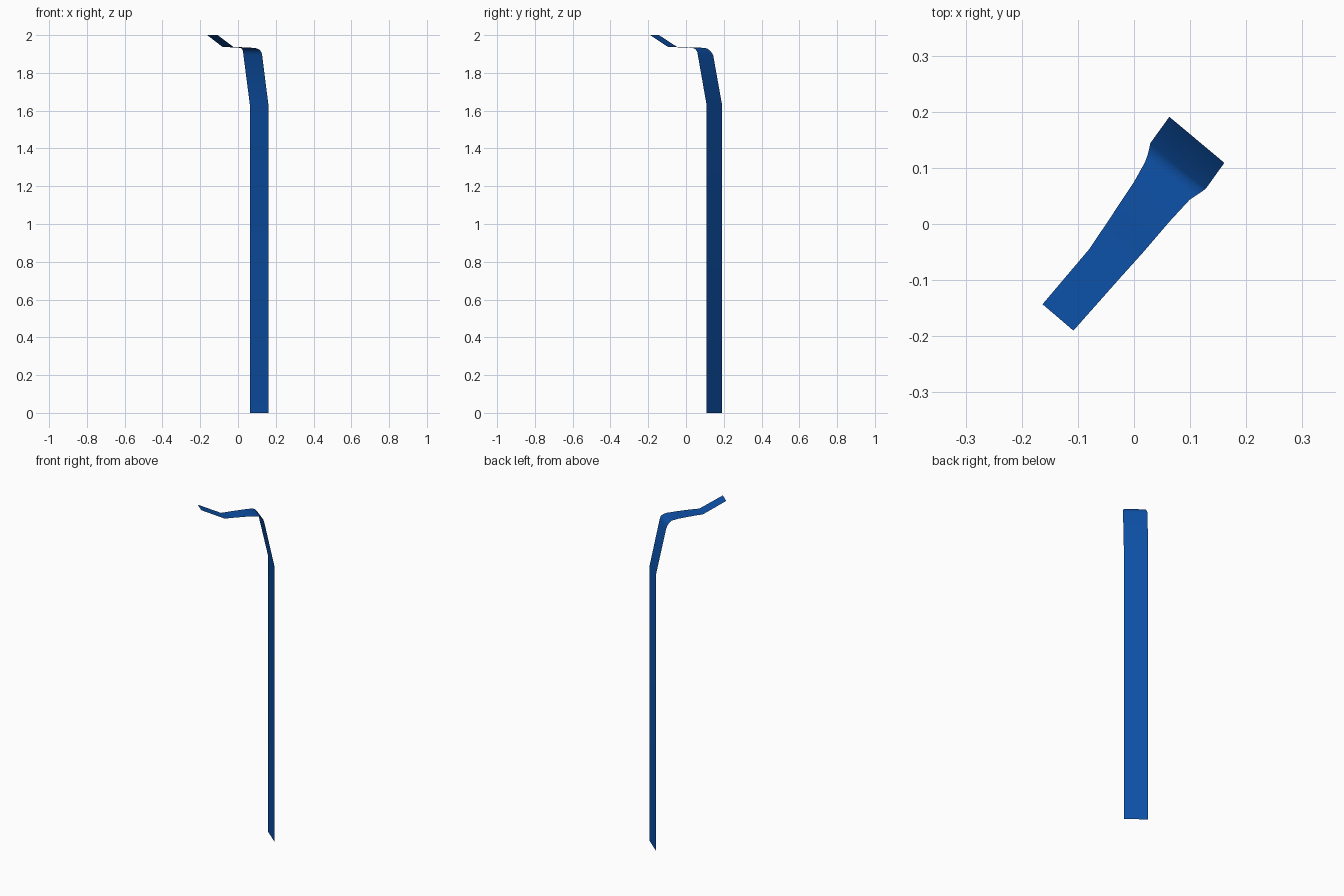
import bpy, bmesh, math

if "Cube" in bpy.data.objects:
    bpy.data.objects.remove(bpy.data.objects["Cube"])

# Single blue material
blue = bpy.data.materials.new("deep blue")
blue.diffuse_color = (0.004, 0.08, 0.38, 1)
blue.use_nodes = True
blue.node_tree.nodes["Principled BSDF"].inputs["Base Color"].default_value = blue.diffuse_color

# Stations along the bent strip: height, left edge (x, y), right edge (x, y)
stations = [
    (0.0,   (0.063, 0.191),   (0.161, 0.109)),
    (1.63,  (0.063, 0.191),   (0.161, 0.109)),
    (1.893, (0.029, 0.144),   (0.128, 0.063)),
    (1.910, (0.027, 0.134),   (0.124, 0.060)),
    (1.922, (0.024, 0.122),   (0.114, 0.053)),
    (1.930, (0.019, 0.109),   (0.099, 0.043)),
    (1.934, (0.000, 0.075),   (0.063, 0.004)),
    (1.936, (-0.049, 0.001),  (0.015, -0.052)),
    (1.936, (-0.080, -0.045), (-0.022, -0.093)),
    (2.0,   (-0.163, -0.143), (-0.108, -0.190)),
]

# Bent strip: one thin sheet lofted through the stations
bm = bmesh.new()
rows = [(bm.verts.new((*l, z)), bm.verts.new((*r, z))) for z, l, r in stations]
for (a, b), (c, d) in zip(rows, rows[1:]):
    face = bm.faces.new((b, a, c, d))
    face.smooth = True
mesh = bpy.data.meshes.new("bent_strip")
bm.to_mesh(mesh)
bm.free()
mesh.materials.append(blue)
strip = bpy.data.objects.new("bent_strip", mesh)
bpy.context.collection.objects.link(strip)

# Smooth bend, crisp folds
bpy.context.view_layer.objects.active = strip
strip.select_set(True)
bpy.ops.object.shade_smooth_by_angle(angle=math.radians(30))
